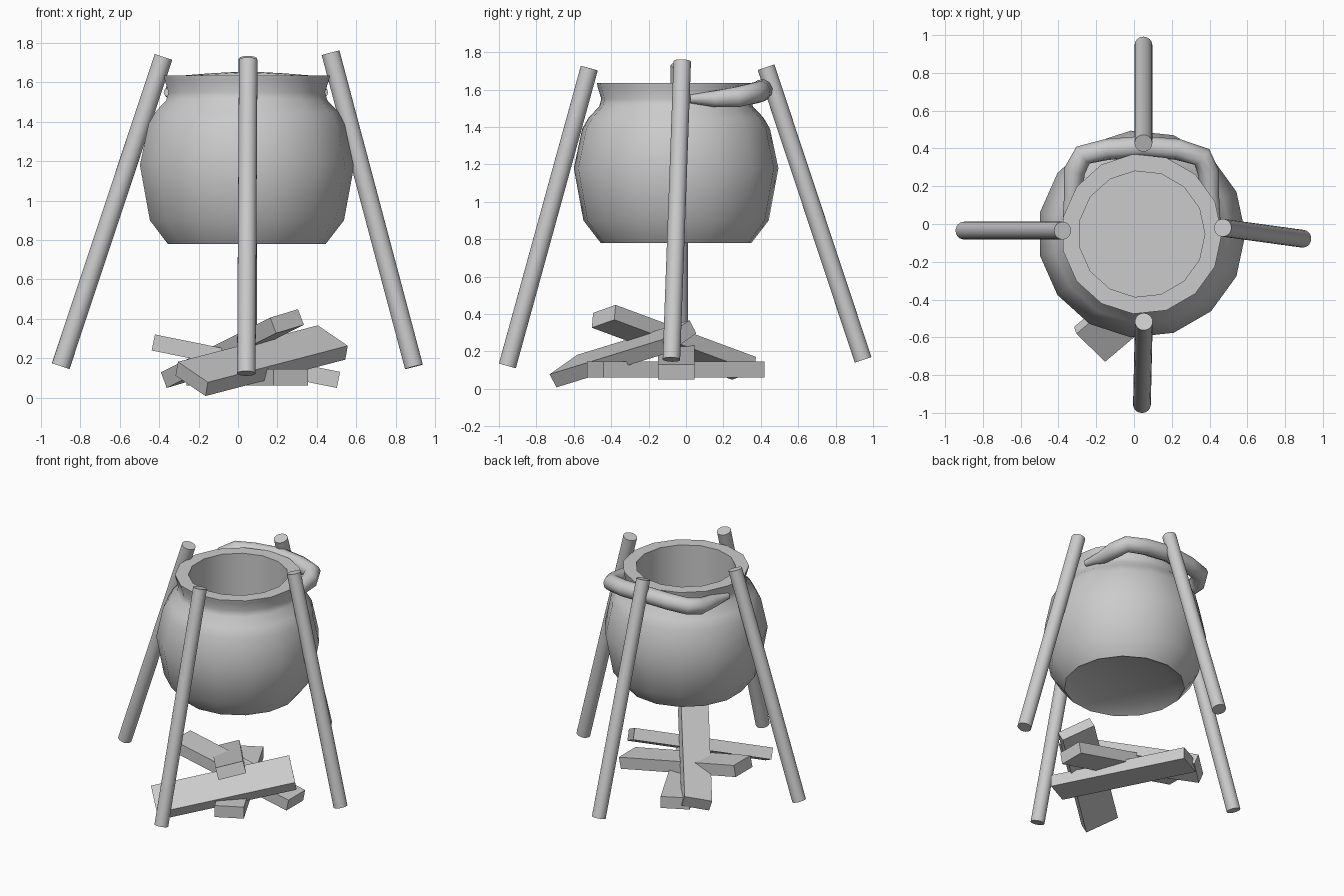
import bpy, bmesh, math
from mathutils import Vector, Matrix

if "Cube" in bpy.data.objects:
    bpy.data.objects.remove(bpy.data.objects["Cube"])

def add_mesh(name, bm, angle=None):
    bmesh.ops.recalc_face_normals(bm, faces=bm.faces)
    me = bpy.data.meshes.new(name)
    bm.to_mesh(me)
    bm.free()
    ob = bpy.data.objects.new(name, me)
    bpy.context.collection.objects.link(ob)
    if angle:
        bpy.ops.object.select_all(action='DESELECT')
        ob.select_set(True)
        bpy.context.view_layer.objects.active = ob
        bpy.ops.object.shade_smooth_by_angle(angle=math.radians(angle))
    return ob

def lathe(name, profile, sides, center, angle):
    bm = bmesh.new()
    rings = []
    for r, z in profile:
        rings.append([bm.verts.new((center[0] + r * math.cos(math.tau * i / sides),
                                    center[1] + r * math.sin(math.tau * i / sides), z))
                      for i in range(sides)])
    for a, b in zip(rings, rings[1:]):
        for i in range(sides):
            j = (i + 1) % sides
            bm.faces.new((a[i], a[j], b[j], b[i]))
    bm.faces.new(rings[0])
    bm.faces.new(rings[-1])
    return add_mesh(name, bm, angle)

def pole(name, bottom, top, r=0.047):
    a, b = Vector(bottom), Vector(top)
    d = b - a
    bm = bmesh.new()
    m = Matrix.Translation((a + b) / 2) @ d.to_track_quat('Z', 'Y').to_matrix().to_4x4()
    bmesh.ops.create_cone(bm, cap_ends=True, segments=24, radius1=r, radius2=r,
                          depth=d.length, matrix=m)
    return add_mesh(name, bm, 40)

def log(name, start, end, side, width, thick):
    # box from start to end; side is the rough direction of its width
    a, b = Vector(start), Vector(end)
    l = (b - a).normalized()
    w = Vector(side)
    w = (w - l * w.dot(l)).normalized()
    t = l.cross(w)
    rot = Matrix((l, w, t)).transposed().to_4x4()
    m = Matrix.Translation((a + b) / 2) @ rot @ Matrix.Diagonal(((b - a).length, width, thick, 1))
    bm = bmesh.new()
    bmesh.ops.create_cube(bm, size=1, matrix=m)
    return add_mesh(name, bm)

# Pot: recessed base, round belly, neck, rim and straight inner wall
lathe("pot", [(0.32, 0.82), (0.405, 0.78), (0.498, 0.90), (0.55, 1.18), (0.505, 1.39),
              (0.47, 1.45), (0.413, 1.51), (0.402, 1.55), (0.422, 1.615), (0.425, 1.635),
              (0.335, 1.635), (0.335, 0.84)], 15, (0.04, -0.053), 40)

# Carrying handle folded down around the back of the neck
path = [(-0.355, 0.02, 1.55, .4), (-0.325, 0.15, 1.55, .8), (-0.315, 0.28, 1.56, 1),
        (-0.27, 0.365, 1.58, 1), (-0.14, 0.395, 1.59, 1), (0.05, 0.41, 1.60, 1),
        (0.23, 0.395, 1.59, 1), (0.36, 0.355, 1.58, 1), (0.395, 0.27, 1.56, 1),
        (0.405, 0.15, 1.55, .8), (0.435, 0.02, 1.55, .4)]
cu = bpy.data.curves.new("handle", 'CURVE')
cu.dimensions = '3D'
cu.bevel_depth = 0.057
cu.bevel_resolution = 3
cu.use_fill_caps = True
sp = cu.splines.new('POLY')
sp.points.add(len(path) - 1)
for p, (x, y, z, r) in zip(sp.points, path):
    p.co = (x, y, z, 1)
    p.radius = r
sp.use_smooth = True
bpy.context.collection.objects.link(bpy.data.objects.new("handle", cu))

# Four leaning support poles
pole("left_pole", (-0.90, -0.035, 0.16), (-0.378, -0.035, 1.73))
pole("right_pole", (0.893, -0.078, 0.157), (0.470, -0.02, 1.75))
pole("front_pole", (0.042, -0.955, 0.123), (0.052, -0.517, 1.715))
pole("back_pole", (0.05, 0.947, 0.155), (0.05, 0.428, 1.72))

# Firewood
log("front_log", (-0.235, -0.637, 0.095), (0.475, -0.037, 0.28), (0.135, -0.16, -0.107), 0.236, 0.08)
log("raised_log", (0.249, -0.44, 0.388), (-0.306, 0.31, 0.11), (0.147, 0.12, 0.045), 0.19, 0.085)
log("cross_log", (-0.43, -0.053, 0.28), (0.51, -0.053, 0.09), (0, 1, 0), 0.195, 0.083)
log("bottom_log", (0.268, -0.485, 0.103), (-0.174, 0.375, 0.103), (0.175, 0.09, 0), 0.197, 0.085)
